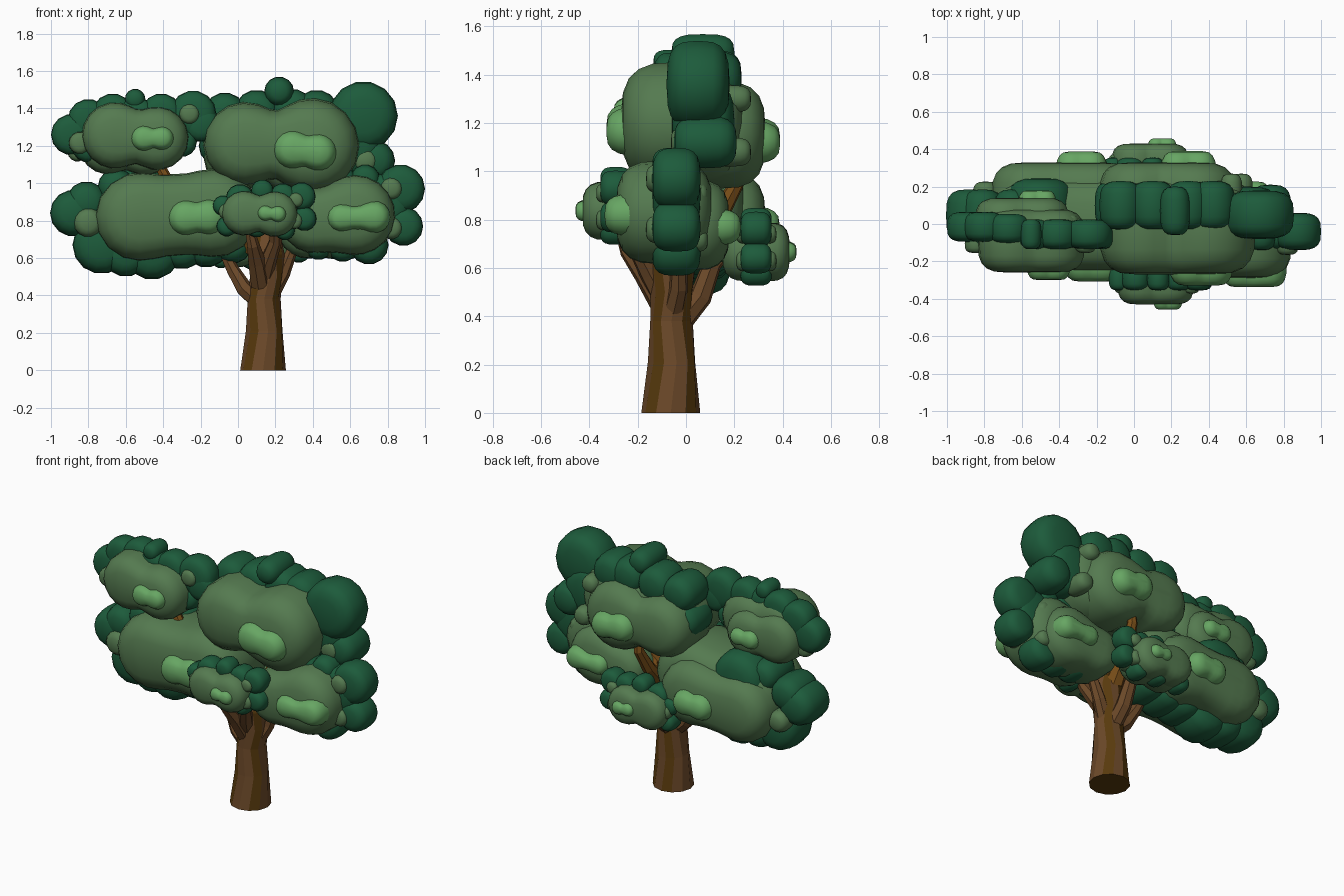
import bpy, bmesh, math
from mathutils import Vector

if "Cube" in bpy.data.objects:
    bpy.data.objects.remove(bpy.data.objects["Cube"])


def material(name, rgb):
    m = bpy.data.materials.new(name)
    m.diffuse_color = (*rgb, 1)
    m.use_nodes = True
    m.node_tree.nodes["Principled BSDF"].inputs["Base Color"].default_value = m.diffuse_color
    return m


DARK = material("dark_leaf", (.012, .105, .044))
MID = material("mid_leaf", (.09, .195, .08))
LIGHT = material("light_leaf", (.135, .38, .125))
BARK = material("bark", (.15, .067, .022))
GROOVE = material("bark_groove", (.10, .043, .004))
LIMB = material("limb", (.2, .08, .01))


def finish(bm, name, mats, smooth):
    bmesh.ops.recalc_face_normals(bm, faces=bm.faces)
    for f in bm.faces:
        f.smooth = smooth
    me = bpy.data.meshes.new(name)
    bm.to_mesh(me)
    bm.free()
    for m in mats:
        me.materials.append(m)
    ob = bpy.data.objects.new(name, me)
    bpy.context.collection.objects.link(ob)
    return ob


def outline(circles, seg):
    """Smoothed outer outline of overlapping circles, seen from their middle."""
    c = sum((Vector(p[:2]) for p in circles), Vector((0, 0))) / len(circles)
    radii = []
    for k in range(seg):
        d = Vector((math.cos(2 * math.pi * k / seg), math.sin(2 * math.pi * k / seg)))
        best = 0
        for x, z, r in circles:
            w = Vector((x, z)) - c
            b = w.dot(d)
            disc = b * b - w.length_squared + r * r
            if disc >= 0:
                best = max(best, b + math.sqrt(disc))
        radii.append((best, d))
    return [c + d * (.25 * radii[k - 1][0] + .5 * r + .25 * radii[(k + 1) % seg][0])
            for k, (r, d) in enumerate(radii)]


def add_blob(bm, circles, y0, y1, rings=10, n=3.2):
    """Flattened puff: lobed from the front, rounded box seen from the side."""
    seg = 14 if len(circles) == 1 else 28
    a, b = Vector(circles[0][:2]), Vector(circles[-1][:2])
    ab = b - a
    pts = []
    for p in outline(circles, seg):
        t = (p - a).dot(ab) / ab.length_squared if ab.length else 0
        pts.append((a + ab * min(max(t, 0), 1), p))
    yc, h = (y0 + y1) / 2, (y1 - y0) / 2
    loops = []
    for i in range(rings + 1):
        t = (math.pi * i / rings - math.pi / 2) * .985
        s = abs(math.cos(t)) ** (2 / n)
        y = yc + h * math.copysign(abs(math.sin(t)) ** (2 / n), t)
        loops.append([bm.verts.new((q.x, y, q.y)) for q in (c + (p - c) * s for c, p in pts)])
    for lo, hi in zip(loops, loops[1:]):
        for k in range(seg):
            j = (k + 1) % seg
            bm.faces.new((lo[k], lo[j], hi[j], hi[k]))
    bm.faces.new(loops[0])
    bm.faces.new(loops[-1])


def blobs(name, mat, items):
    bm = bmesh.new()
    for it in items:
        add_blob(bm, *it)
    finish(bm, name, [mat], True)


def cluster(name, yc, h, dark, dark_y, dark_h, mid, accent, light, off=(0, 0), back=.05):
    """Cloud of leaves: wide thin dark layer, thick mid layer, light spots front and back."""
    ox, oz = off
    cx = sum(p[0] for p in mid) / len(mid)
    cz = sum(p[1] for p in mid) / len(mid)
    s = .88 if back else 1

    def rear(ps):
        return [(cx + s * (p[0] - cx) - back + ox, cz + s * (p[1] - cz) - back + oz, p[2] * s) for p in ps]

    def front(ps):
        return [(p[0] + ox, p[1] + oz, p[2]) for p in ps]

    blobs(name + "_dark", DARK,
          [(front([p]), dark_y - dark_h + sum(p[3:]), dark_y + dark_h + sum(p[3:])) for p in dark])
    blobs(name + "_mid", MID,
          [(front(mid), yc - h, yc + .7 * h), (rear(mid), yc - .4 * h, yc + h)]
          + [(front([p]), dark_y - dark_h * 1.25, dark_y) for p in accent]
          + [(rear([p]), dark_y, dark_y + dark_h * 1.3) for p in accent])
    blobs(name + "_light", LIGHT,
          [(front(light), yc - 1.2 * h, yc), (rear(light), yc, yc + 1.2 * h)])


# Leaf clouds: lobes are (x, z, radius[, y shift])
cluster("leaves_upper_left", -.06, .20,
        [(-.89, 1.26, .11, .04), (-.80, 1.34, .11, .04), (-.67, 1.37, .11, .03), (-.55, 1.45, .055),
         (-.54, 1.36, .1), (-.41, 1.37, .11), (-.24, 1.37, .125), (-.2, 1.32, .1), (-.3, 1.22, .08),
         (-.80, 1.2, .09)],
        -.055, .08,
        [(-.66, 1.255, .178), (-.43, 1.24, .17)],
        [(-.845, 1.215, .06), (-.26, 1.37, .055)],
        [(-.505, 1.24, .072), (-.405, 1.24, .067)])

cluster("leaves_lower_left", .04, .29,
        [(-.88, .84, .125), (-.81, .9, .11), (-.65, .98, .1), (-.5, .93, .18, .06), (-.73, .67, .155),
         (-.60, .63, .13), (-.46, .645, .16), (-.3, .67, .13), (-.17, .68, .13), (-.03, .68, .11)],
        .045, .14,
        [(-.53, .82, .24), (-.33, .83, .22), (-.12, .84, .24)],
        [(-.8, .79, .08)],
        [(-.28, .815, .1), (-.155, .82, .1)])

cluster("leaves_upper_right", .03, .30,
        [(.67, 1.36, .185, -.05), (.73, 1.12, .11, -.02), (.60, 1.2, .17, -.03), (.22, 1.49, .08, -.03),
         (.10, 1.38, .12), (-.07, 1.37, .115), (.29, 1.39, .115), (.42, 1.38, .12),
         (-.1, 1.2, .11)],
        .10, .13,
        [(.035, 1.21, .225), (.2, 1.2, .17), (.4, 1.2, .255)],
        [(.62, 1.37, .065), (.68, 1.12, .07)],
        [(.29, 1.18, .108), (.43, 1.165, .105)])

cluster("leaves_lower_right", -.055, .235,
        [(.87, .97, .13), (.885, .77, .105), (.78, .9, .15), (.68, 1.02, .08), (.70, .67, .105),
         (.56, .67, .09), (.43, .67, .08), (.42, .95, .11), (.54, 1.0, .1)],
        -.04, .10,
        [(.63, .83, .215), (.52, .81, .18), (.4, .8, .175)],
        [(.82, .97, .06), (.82, .76, .06)],
        [(.55, .815, .08), (.64, .815, .068), (.73, .82, .09)])

# Small cloud in front, and the same one lower down at the back
for name, y, off in (("leaves_small_front", -.29, (0, 0)), ("leaves_small_back", .29, (-.03, -.17))):
    cluster(name, y, .14,
            [(-.08, .88, .055), (.01, .92, .075), (.13, .96, .06), (.24, .93, .07), (.34, .93, .075),
             (.355, .81, .065), (-.06, .77, .055), (.25, .75, .055), (.1, .77, .06)],
            y, .065,
            [(.03, .84, .12), (.2, .835, .122)],
            [(-.06, .85, .045), (.31, .91, .04), (.3, .8, .045)],
            [(.145, .84, .044), (.215, .835, .046)], off, 0)


# Trunk and limbs: faceted tubes along (x, y, z, radius) points
def tube(name, pts, sides, mats, grooves=(), flat_rings=False):
    bm = bmesh.new()
    loops = []
    for i, p in enumerate(pts):
        d = Vector(pts[min(i + 1, len(pts) - 1)][:3]) - Vector(pts[max(i - 1, 0)][:3])
        if flat_rings:
            d = Vector((0, 0, 1))
        q = Vector((0, 0, 1)).rotation_difference(d.normalized())
        ring = []
        for k in range(sides):
            a = 2 * math.pi * (k + (.4 * (i % 2) if flat_rings else 0)) / sides
            ring.append(bm.verts.new(Vector(p[:3]) + q @ Vector((math.cos(a), math.sin(a), 0)) * p[3]))
        loops.append(ring)
    for a, b in zip(loops, loops[1:]):
        for k in range(sides):
            j = (k + 1) % sides
            f = bm.faces.new((a[k], a[j], b[j], b[k]))
            f.material_index = 1 if k in grooves else 0
    bm.faces.new(loops[0]).material_index = 1 if grooves else 0
    bm.faces.new(loops[-1])
    finish(bm, name, mats, False)


tube("trunk", [(.134, -.063, 0, .122), (.14, -.06, .21, .1), (.14, -.06, .38, .088),
               (.15, -.06, .5, .088), (.155, -.055, .62, .094), (.155, -.03, .8, .06)],
     12, [BARK, GROOVE], (1, 3, 7, 10), True)

branches = {
    "left_branch": [(.12, -.06, .36, .05), (.03, -.05, .44, .045), (-.03, -.03, .54, .035), (-.09, -.01, .66, .025)],
    "front_left_branch": [(.12, -.1, .46, .055), (.1, -.17, .58, .05), (.08, -.24, .67, .035), (.06, -.27, .76, .025)],
    "right_branch": [(.19, -.05, .43, .045), (.24, -.03, .52, .04), (.28, -.03, .62, .032), (.34, -.04, .75, .025)],
    "front_branch": [(.14, -.11, .5, .045), (.16, -.15, .58, .045), (.2, -.21, .69, .035), (.2, -.27, .8, .03)],
    "back_branch": [(.14, -.02, .38, .05), (.13, .06, .48, .048), (.12, .11, .62, .04), (.1, .22, .74, .03)],
}
for name, pts in branches.items():
    tube(name, pts, 7, [BARK])

limbs = {
    "upper_left_limb": [(.1, -.04, .65, .06), (-.15, -.04, .85, .045), (-.36, -.05, .98, .035), (-.45, -.05, 1.15, .025)],
    "upper_right_limb": [(.17, -.03, .7, .06), (.36, 0, .9, .045), (.46, 0, .98, .035), (.54, .03, 1.15, .025)],
    "upper_back_limb": [(.15, 0, .65, .06), (.17, .14, .82, .04), (.19, .21, .95, .032), (.2, .2, 1.1, .025)],
}
for name, pts in limbs.items():
    tube(name, pts, 7, [LIMB])
